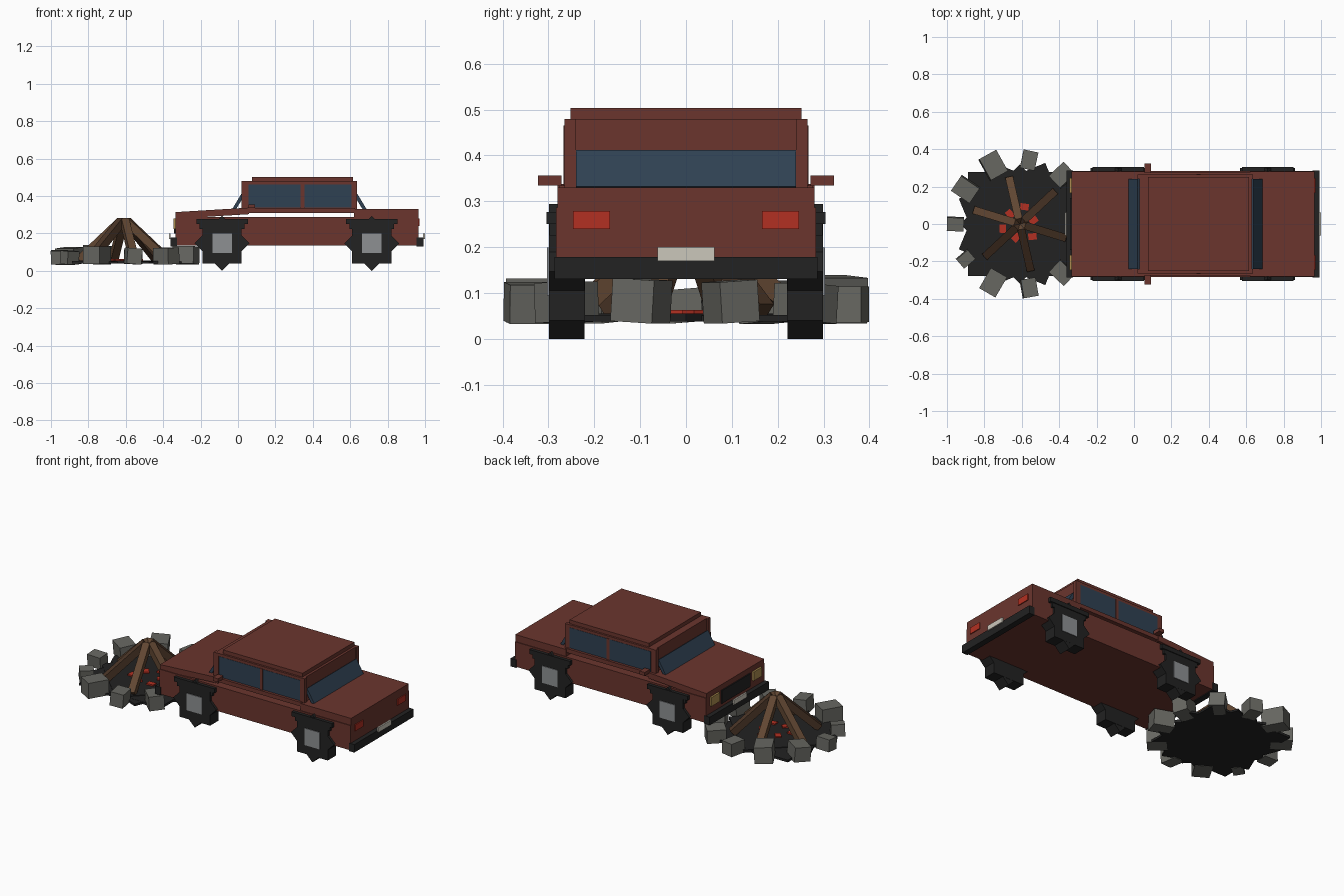
import bpy, bmesh, math, random
from mathutils import Matrix, Vector

if "Cube" in bpy.data.objects:
    bpy.data.objects.remove(bpy.data.objects["Cube"])

random.seed(4)


def mat(name, rgb):
    m = bpy.data.materials.new(name)
    m.diffuse_color = (*rgb, 1)
    m.use_nodes = True
    m.node_tree.nodes["Principled BSDF"].inputs["Base Color"].default_value = m.diffuse_color
    return m


RED = mat("maroon paint", (0.145, 0.036, 0.027))
BLACK = mat("black rubber", (0.016, 0.016, 0.016))
GLASS = mat("dark blue glass", (0.028, 0.052, 0.084))
HUB = mat("hub grey", (0.27, 0.28, 0.29))
LAMP = mat("bright red", (0.45, 0.03, 0.016))
CREAM = mat("cream plate", (0.60, 0.57, 0.50))
AMBER = mat("headlight amber", (0.42, 0.27, 0.08))
WOOD = mat("wood brown", (0.12, 0.062, 0.032))
BARK = mat("dark bark", (0.07, 0.036, 0.020))
STONE = mat("stone grey", (0.135, 0.135, 0.120))


def finish(bm, name, material):
    bmesh.ops.recalc_face_normals(bm, faces=bm.faces)
    me = bpy.data.meshes.new(name)
    bm.to_mesh(me)
    bm.free()
    me.materials.append(material)
    ob = bpy.data.objects.new(name, me)
    bpy.context.collection.objects.link(ob)
    return ob


def block(name, material, centre, size, rot=Matrix.Identity(4)):
    """Box given by centre, size and an optional rotation."""
    bm = bmesh.new()
    m = Matrix.Translation(centre) @ rot @ Matrix.Diagonal((*size, 1))
    bmesh.ops.create_cube(bm, size=1, matrix=m)
    return finish(bm, name, material)


def span(name, material, x, y, z):
    """Box given by its limits along each axis."""
    lim = (x, y, z)
    return block(name, material, [(a + b) / 2 for a, b in lim], [b - a for a, b in lim])


def pair(name, material, x, y, z):
    """Box and its mirror image across the car's centre line."""
    span(name + "_left", material, x, y, z)
    span(name + "_right", material, x, (-y[1], -y[0]), z)


def prism(name, material, profile, half):
    """Side profile (x, z) extruded across y."""
    bm = bmesh.new()
    f = bm.faces.new([bm.verts.new((x, -half, z)) for x, z in profile])
    r = bmesh.ops.extrude_face_region(bm, geom=[f])
    verts = [v for v in r["geom"] if isinstance(v, bmesh.types.BMVert)]
    bmesh.ops.translate(bm, verts=verts, vec=(0, 2 * half, 0))
    return finish(bm, name, material)


# Car body
span("lower_body", RED, (-0.335, 0.965), (-0.284, 0.284), (0.135, 0.287))
prism("hood", RED, [(-0.335, 0.285), (-0.2, 0.287), (0.06, 0.303), (0.06, 0.338), (-0.335, 0.314)], 0.28)
span("trunk_lid", RED, (0.62, 0.965), (-0.28, 0.28), (0.285, 0.33))
span("cabin", RED, (0.03, 0.63), (-0.258, 0.258), (0.31, 0.48))
span("roof", RED, (0.075, 0.615), (-0.252, 0.252), (0.48, 0.503))
pair("sill", RED, (0.05, 0.625), (0.25, 0.276), (0.31, 0.335))
for i, x in enumerate((0.02, 0.605)):
    pair(f"pillar_{i}", RED, (x, x + 0.032), (0.24, 0.265), (0.31, 0.48))
pair("window_divider", RED, (0.335, 0.355), (0.25, 0.267), (0.335, 0.465))
pair("top_rail", RED, (0.04, 0.62), (0.25, 0.264), (0.463, 0.48))

# Glass
pair("front_window", GLASS, (0.055, 0.335), (0.257, 0.2655), (0.338, 0.463))
pair("rear_window", GLASS, (0.355, 0.607), (0.257, 0.2655), (0.338, 0.463))
prism("windshield", GLASS, [(-0.03, 0.332), (-0.012, 0.328), (0.034, 0.402), (0.018, 0.412)], 0.24)
prism("back_glass", GLASS, [(0.686, 0.332), (0.668, 0.326), (0.622, 0.402), (0.638, 0.412)], 0.24)

# Bumpers, lamps, grille, plates and mirrors
span("rear_bumper", BLACK, (0.955, 0.992), (-0.287, 0.287), (0.13, 0.179))
span("front_bumper", BLACK, (-0.362, -0.325), (-0.287, 0.287), (0.13, 0.179))
pair("tail_light", LAMP, (0.962, 0.971), (0.166, 0.246), (0.24, 0.279))
pair("headlight", AMBER, (-0.346, -0.333), (0.165, 0.245), (0.225, 0.28))
span("grille", BLACK, (-0.342, -0.333), (-0.14, 0.14), (0.2, 0.28))
span("rear_plate", CREAM, (0.99, 1.0), (-0.062, 0.062), (0.17, 0.2))
span("front_plate", CREAM, (-0.37, -0.36), (-0.062, 0.062), (0.17, 0.2))
pair("mirror", RED, (0.055, 0.09), (0.272, 0.323), (0.335, 0.356))

# Wheels: two crossed squares, hub and stepped arch
diamond = Matrix.Rotation(math.radians(45), 4, "Y")
for end, x in (("front", -0.085), ("rear", 0.715)):
    pair(end + "_tyre", BLACK, (x - 0.105, x + 0.105), (0.22, 0.299), (0.04, 0.25))
    for s, side in ((1, "left"), (-1, "right")):
        block(f"{end}_tread_{side}", BLACK, (x, s * 0.26, 0.147), (0.208, 0.077, 0.208), diamond)
    pair(end + "_hub", HUB, (x - 0.052, x + 0.052), (0.29, 0.303), (0.095, 0.199))
    pair(end + "_arch", BLACK, (x - 0.138, x + 0.138), (0.275, 0.304), (0.25, 0.277))
    pair(end + "_arch_lip", BLACK, (x - 0.12, x + 0.12), (0.275, 0.298), (0.225, 0.252))

# Campfire bed
FIRE = Vector((-0.61, 0, 0))
for i, (deg, w, h) in enumerate(((0, 0.555, 0.014), (45, 0.45, 0.017), (22.5, 0.5, 0.012), (67.5, 0.5, 0.013))):
    block(f"ash_bed_{i}", BLACK, FIRE + Vector((0, 0, 0.038 + h / 2)), (w, w, h),
          Matrix.Rotation(math.radians(deg), 4, "Z"))

# Embers
for i in range(6):
    a = math.radians(15 + 60 * i)
    r = 0.075 + 0.02 * (i % 2)
    block(f"ember_{i}", LAMP, FIRE + Vector((r * math.cos(a), r * math.sin(a), 0.057)),
          (0.045, 0.035, 0.012), Matrix.Rotation(a * 2.3, 4, "Z"))

# Leaning logs
for i in range(6):
    a = math.radians(43 + 60 * i)
    d = Vector((math.cos(a), math.sin(a), 0))
    foot = FIRE + d * 0.245 + Vector((0, 0, 0.06))
    tip = FIRE + d * 0.015 + Vector((0, 0, 0.268))
    rot = (tip - foot).to_track_quat("Z", "Y").to_matrix().to_4x4()
    block(f"log_{i}", WOOD if i % 3 else BARK, (foot + tip) / 2,
          (0.042, 0.042, (tip - foot).length), rot)

# Ring of stones
sizes = (0.09, 0.12, 0.13, 0.10, 0.11, 0.11, 0.12, 0.11, 0.10, 0.125, 0.08)
for i, w in enumerate(sizes):
    a = math.radians(180 - 360 / 11 * i)
    h = 0.5 * w + 0.03 + random.uniform(-0.004, 0.006)
    tilt = Matrix.Rotation(random.uniform(-0.1, 0.1), 4, "X")
    block(f"stone_{i}", STONE, FIRE + Vector((0.345 * math.cos(a), 0.345 * math.sin(a), 0.036 + h / 2)),
          (w, w * 0.8, h), Matrix.Rotation(a + random.uniform(-0.15, 0.15), 4, "Z") @ tilt)
